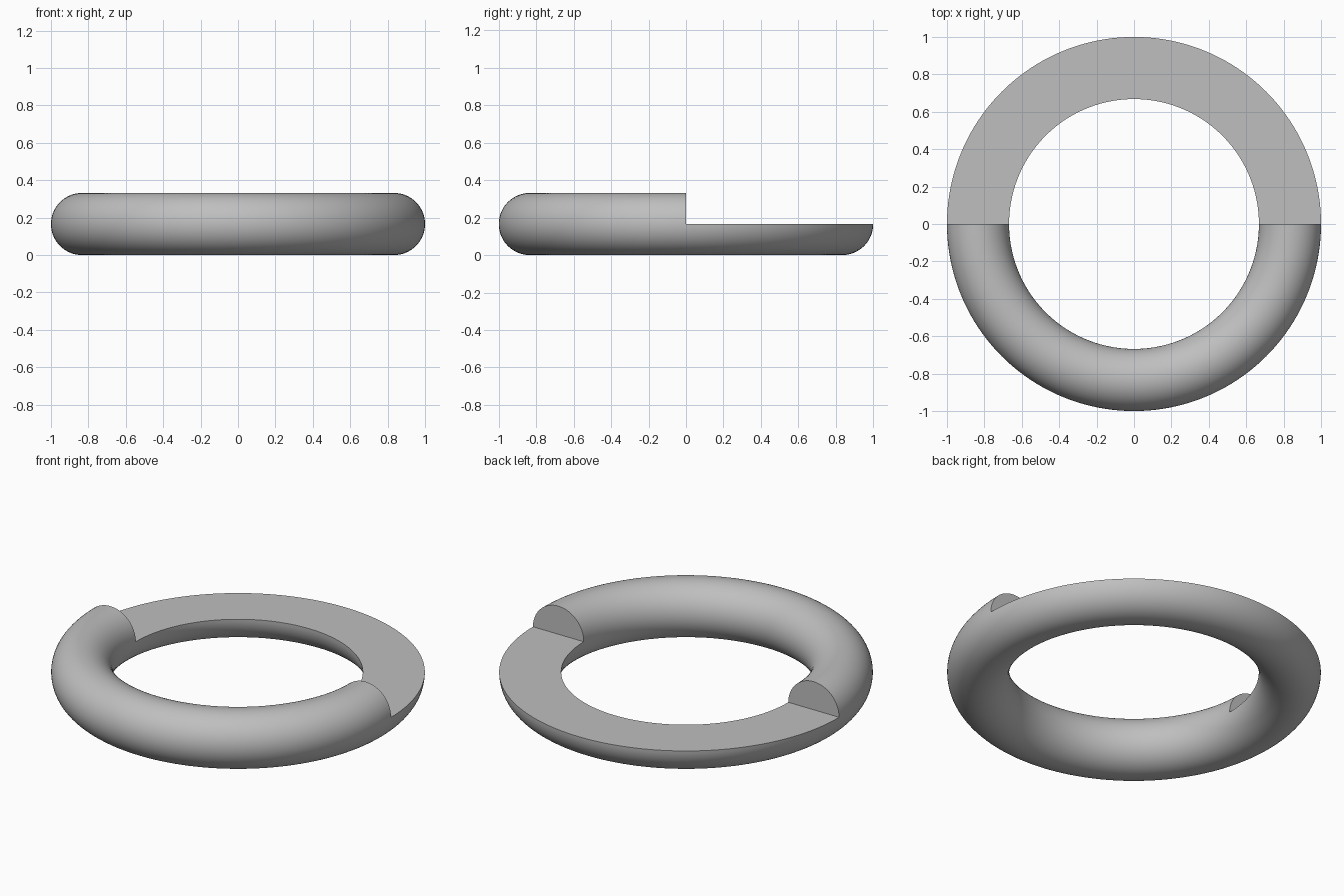
import bpy
import bmesh
from math import cos, sin, pi, tau, radians

cube = bpy.data.objects.get("Cube")
if cube:
    bpy.data.objects.remove(cube, do_unlink=True)

OUTER, INNER = 1.0, 0.668
TUBE = (OUTER - INNER) / 2
MAJOR = (OUTER + INNER) / 2
RINGS, SIDES = 160, 64
HALF = SIDES // 2

grey = bpy.data.materials.new("plain grey")
grey.use_nodes = True
colour = (0.52, 0.52, 0.52, 1)
grey.diffuse_color = colour
grey.node_tree.nodes["Principled BSDF"].inputs["Base Color"].default_value = colour

bm = bmesh.new()


def ring(i):
    """Tube cross-section, from the outer edge over the top and round."""
    a = tau * i / RINGS
    verts = []
    # the back rings keep only their lower half
    back = 0 < i < RINGS // 2
    for j in range(SIDES):
        if back and 0 < j < HALF:
            verts.append(None)
            continue
        t = tau * j / SIDES
        r = MAJOR + TUBE * cos(t)
        verts.append(bm.verts.new((r * cos(a), r * sin(a), TUBE + TUBE * sin(t))))
    return verts


rings = [ring(i) for i in range(RINGS)]

# Tube skin, with a flat ledge across the cut back half
for i in range(RINGS):
    a, b = rings[i], rings[(i + 1) % RINGS]
    back = i < RINGS // 2
    for j in range(HALF if back else 0, SIDES):
        k = (j + 1) % SIDES
        bm.faces.new((a[j], b[j], b[k], a[k]))
    if back:
        bm.faces.new((a[0], b[0], b[HALF], a[HALF]))

# Half-round end walls where the full tube stops
for i in (0, RINGS // 2):
    bm.faces.new(rings[i][:HALF + 1])

bmesh.ops.recalc_face_normals(bm, faces=bm.faces)
mesh = bpy.data.meshes.new("stepped_ring")
bm.to_mesh(mesh)
bm.free()
mesh.materials.append(grey)

stepped_ring = bpy.data.objects.new("stepped_ring", mesh)
bpy.context.collection.objects.link(stepped_ring)
bpy.ops.object.select_all(action="DESELECT")
stepped_ring.select_set(True)
bpy.context.view_layer.objects.active = stepped_ring
bpy.ops.object.shade_smooth_by_angle(angle=radians(30))
